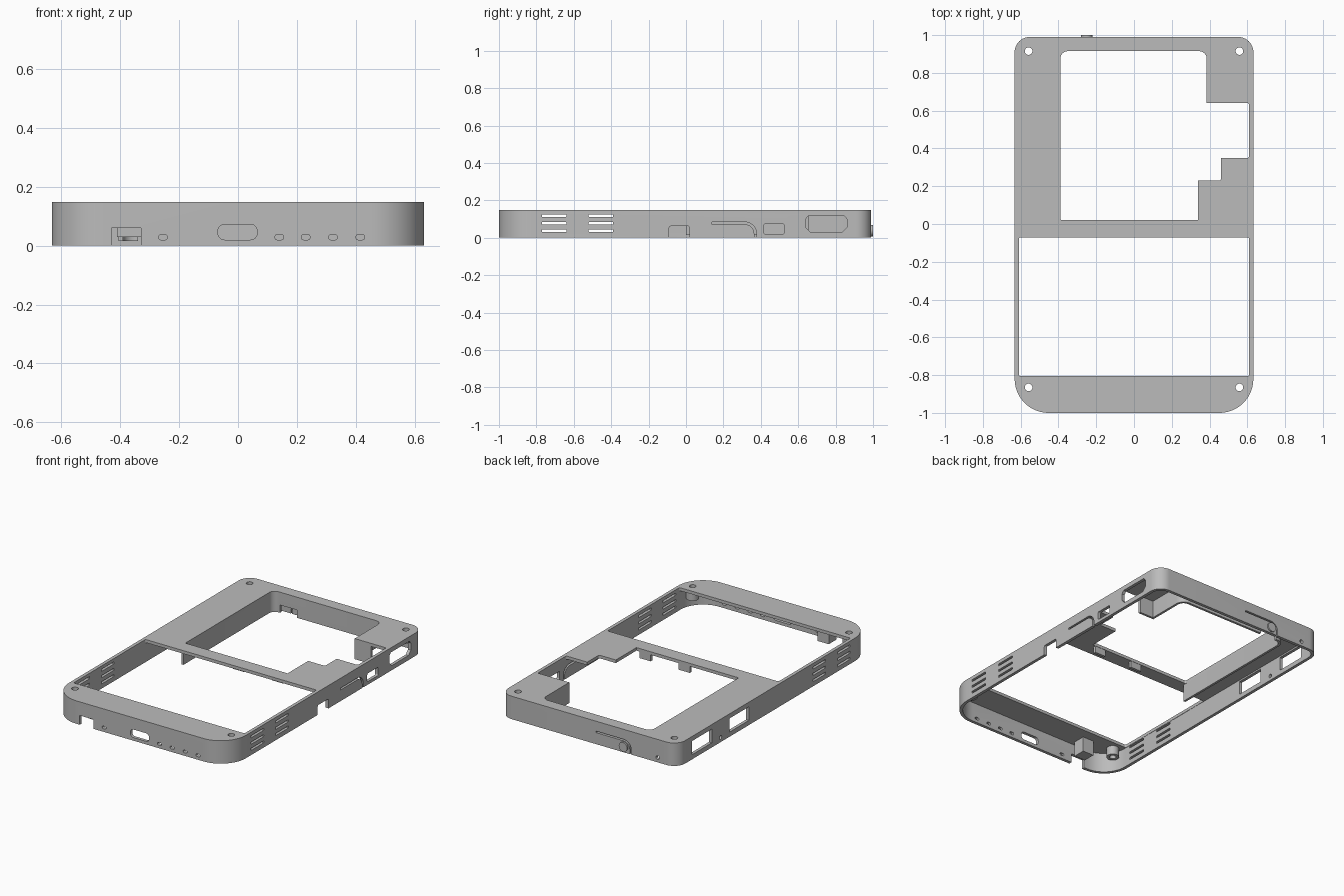
import bpy, bmesh, math
from mathutils import Vector

cube = bpy.data.objects.get("Cube")
if cube:
    bpy.data.objects.remove(cube, do_unlink=True)

# Single matte grey plastic
grey = bpy.data.materials.new("grey plastic")
grey.use_nodes = True
GREY = (0.5, 0.5, 0.5, 1)
grey.diffuse_color = GREY
grey.node_tree.nodes["Principled BSDF"].inputs["Base Color"].default_value = GREY

H = 0.148          # case height
ROOF = 0.128       # underside of the top plate
AXES = {"x": lambda u, v, w: (w, u, v),
        "y": lambda u, v, w: (u, w, v),
        "z": lambda u, v, w: (u, v, w)}


def rounded(corners, closed=True, steps=8):
    """Right-angled outline from (u, v, radius) corners."""
    out = []
    n = len(corners)
    for i, (u, v, r) in enumerate(corners):
        p = Vector((u, v))
        if r == 0 or (not closed and i in (0, n - 1)):
            out.append(p)
            continue
        a = (Vector(corners[i - 1][:2]) - p).normalized()
        b = (Vector(corners[(i + 1) % n][:2]) - p).normalized()
        c = p + (a + b) * r
        for k in range(steps + 1):
            t = math.pi / 2 * k / steps
            out.append(c - r * (b * math.cos(t) + a * math.sin(t)))
    return out


def rect(u0, u1, v0, v1, r=0):
    return rounded([(u0, v0, r), (u1, v0, r), (u1, v1, r), (u0, v1, r)], steps=6)


def circle(u, v, r, n=24):
    return [Vector((u + r * math.cos(math.tau * i / n), v + r * math.sin(math.tau * i / n)))
            for i in range(n)]


def strip(path, width):
    """Closed outline of a path thickened to its left side."""
    side = []
    for i, p in enumerate(path):
        d0 = (p - path[max(i - 1, 0)]).normalized()
        d1 = (path[min(i + 1, len(path) - 1)] - p).normalized()
        d0, d1 = (d0 if i else d1), (d1 if i < len(path) - 1 else d0)
        n0, n1 = Vector((-d0.y, d0.x)), Vector((-d1.y, d1.x))
        m = (n0 + n1).normalized()
        side.append(p + m * width / max(m.dot(n0), 0.3))
    return path + side[::-1]


def prism(name, parts):
    """One mesh made of (outline, axis, low, high) extrusions."""
    bm = bmesh.new()
    for outline, axis, lo, hi in parts:
        at = AXES[axis]
        low = [bm.verts.new(at(p[0], p[1], lo)) for p in outline]
        high = [bm.verts.new(at(p[0], p[1], hi)) for p in outline]
        bm.faces.new(low)
        bm.faces.new(high)
        for i in range(len(low)):
            j = (i + 1) % len(low)
            bm.faces.new((low[i], low[j], high[j], high[i]))
    bmesh.ops.recalc_face_normals(bm, faces=bm.faces)
    mesh = bpy.data.meshes.new(name)
    bm.to_mesh(mesh)
    bm.free()
    mesh.materials.append(grey)
    obj = bpy.data.objects.new(name, mesh)
    bpy.context.collection.objects.link(obj)
    return obj


def cut(obj, parts):
    cutter = prism("cutter", parts)
    cutter.hide_render = True
    mod = obj.modifiers.new("cut", "BOOLEAN")
    mod.operation, mod.solver, mod.object = "DIFFERENCE", "EXACT", cutter
    graph = bpy.context.evaluated_depsgraph_get()
    mesh = bpy.data.meshes.new_from_object(obj.evaluated_get(graph))
    obj.modifiers.clear()
    obj.data = mesh
    bpy.data.objects.remove(cutter, do_unlink=True)


def case_outline(inset):
    x, f, b = 0.632 - inset, -1 + inset, 0.99 - inset
    rf, rb = 0.18 - inset, 0.08 - inset
    return rounded([(-x, f, rf), (x, f, rf), (x, b, rb), (-x, b, rb)], steps=14)


# Hollow case shell
case = prism("case_shell", [(case_outline(0), "z", 0, H)])
cut(case, [(case_outline(0.02), "z", -0.1, ROOF)])

# Display window, keyboard window and screw holes in the top plate
display = rounded([(-0.39, 0.02, 0.01), (0.34, 0.02, 0), (0.34, 0.23, 0), (0.46, 0.23, 0.01),
                   (0.46, 0.35, 0), (0.61, 0.35, 0.01), (0.61, 0.64, 0.01), (0.385, 0.64, 0),
                   (0.385, 0.915, 0.04), (-0.39, 0.915, 0.04)])
screws = [(sx * 0.558, y) for sx in (-1, 1) for y in (-0.865, 0.915)]
cut(case, [(display, "z", 0.1, 0.2),
           (rect(-0.61, 0.61, -0.805, -0.072, 0.008), "z", 0.1, 0.2)]
    + [(circle(x, y, 0.02), "z", 0.1, 0.2) for x, y in screws])

# Side vents, through both long walls
openings = [(rect(y, y + 0.13, z - 0.007, z + 0.007, 0.003), "x", -1, 1)
            for y in (-0.77, -0.52) for z in (0.037, 0.077, 0.118)]

# Ports, latch notch and flexible lever slit in the +x wall
hex_port = [(0.64, 0.055), (0.665, 0.03), (0.835, 0.03), (0.86, 0.055),
            (0.86, 0.1), (0.845, 0.118), (0.655, 0.118), (0.64, 0.1)]
lever = strip(rounded([(0.14, 0.072, 0), (0.365, 0.072, 0.05), (0.365, -0.02, 0)], False), 0.012)
openings += [(o, "x", 0.59, 0.7) for o in (
    hex_port, lever, rect(0.415, 0.525, 0.02, 0.073, 0.008), rounded(
        [(-0.09, -0.02, 0), (0.02, -0.02, 0), (0.02, 0.062, 0.01), (-0.09, 0.062, 0.01)]))]

# Ports in the -x wall
openings += [(o, "x", -0.7, -0.59) for o in (
    rect(0.64, 0.84, 0.03, 0.118), rect(0.26, 0.46, 0.03, 0.118), circle(0.55, 0.03, 0.012))]

# Front charging slot, strap notch and pinholes
openings += [(rect(-0.068, 0.065, 0.02, 0.072, 0.022), "y", -1.1, -0.95),
             (rect(-0.43, -0.33, -0.02, 0.06), "y", -1.1, -0.94)]
openings += [(rect(x - 0.014, x + 0.014, 0.02, 0.037, 0.006), "y", -1.1, -0.94)
             for x in (-0.255, 0.14, 0.23, 0.323, 0.415)]

# Back button slit and pinhole
back_slit = strip(rounded([(-0.05, 0.074, 0), (-0.292, 0.074, 0.045), (-0.292, -0.02, 0)], False), -0.01)
openings += [(back_slit, "y", 0.95, 1.1), (circle(-0.49, 0.03, 0.012), "y", 0.95, 1.1)]
cut(case, openings)

# Deep skirt around the display window, with a cable notch at the back
path = rounded([(-0.39, 0.0, 0), (-0.39, 0.915, 0.04), (0.385, 0.915, 0.04),
                (0.385, 0.64, 0), (0.5, 0.64, 0)], False)
skirt = prism("display_skirt", [(strip(path, 0.015), "z", 0.015, ROOF)])
cut(skirt, [(rect(-0.34, -0.22, -0.1, 0.065), "y", 0.9, 0.95)])

# Screw bosses
bosses = prism("screw_bosses", [(circle(x, y, 0.038), "z", 0.07, ROOF) for x, y in screws])
cut(bosses, [(circle(x, y, 0.02), "z", 0, 0.2) for x, y in screws])

# Back button cap
button = prism("back_button", [(circle(-0.25, 0.038, 0.03), "y", 0.985, 1.0)])

# Strap block behind the front notch, and small board clips under the crossbar
block = prism("strap_block", [(rect(-0.41, -0.33, 0.03, ROOF), "y", -0.95, -0.87)])
clips = prism("board_clips", [(rect(x, x + 0.08, 0.0, 0.018), "z", 0.085, ROOF)
                              for x in (-0.04, 0.24)])

for obj in (case, skirt, bosses, button, block, clips):
    bpy.ops.object.select_all(action="DESELECT")
    obj.select_set(True)
    bpy.context.view_layer.objects.active = obj
    bpy.ops.object.shade_smooth_by_angle(angle=math.radians(30))
